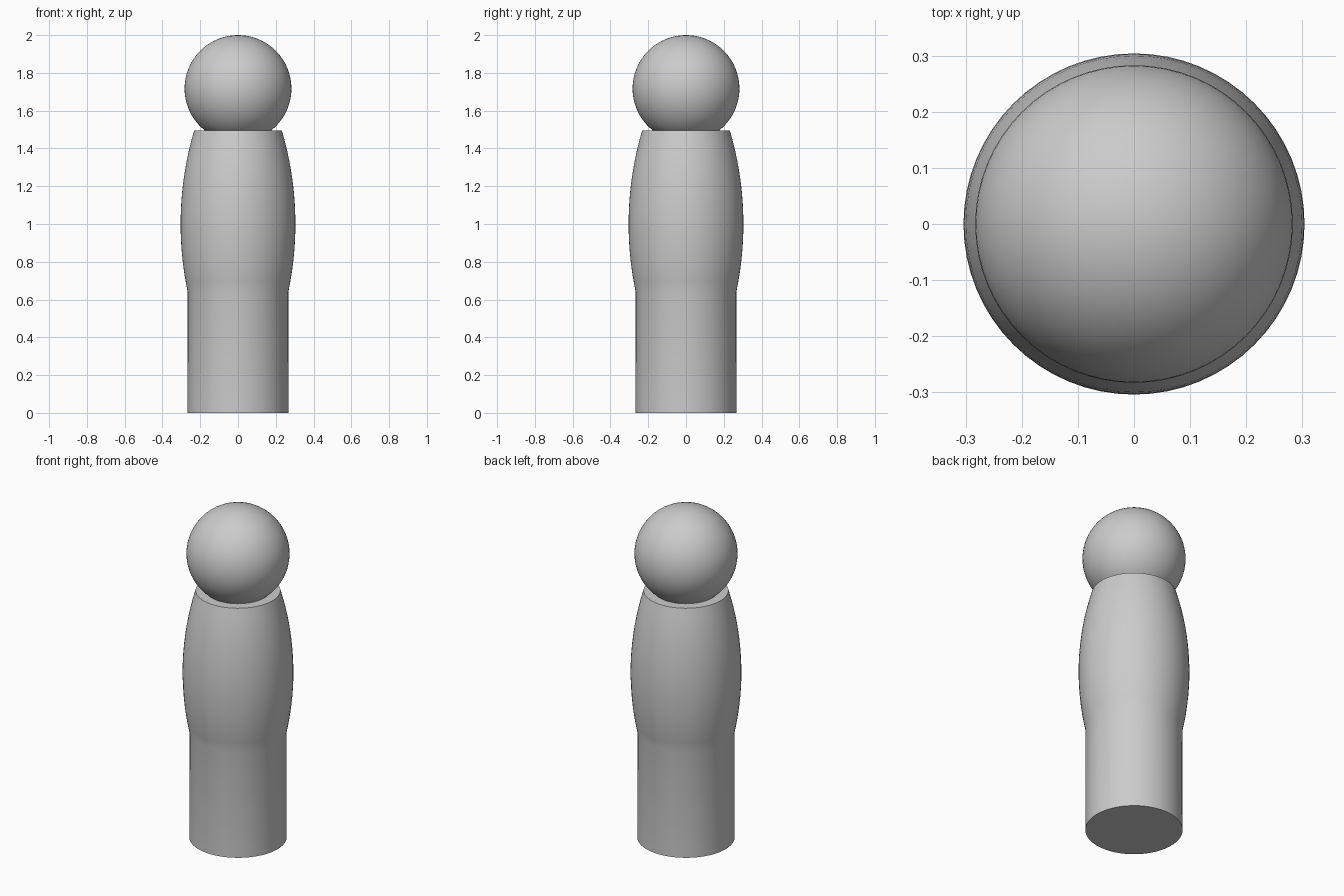
import bpy, bmesh, math

if "Cube" in bpy.data.objects:
    bpy.data.objects.remove(bpy.data.objects["Cube"])

SEG = 64

grey = bpy.data.materials.new("light_grey")
grey.diffuse_color = (0.6, 0.6, 0.6, 1.0)
grey.use_nodes = True
grey.node_tree.nodes["Principled BSDF"].inputs["Base Color"].default_value = grey.diffuse_color


def finish(name, bm):
    bmesh.ops.recalc_face_normals(bm, faces=bm.faces[:])
    mesh = bpy.data.meshes.new(name)
    bm.to_mesh(mesh)
    bm.free()
    mesh.materials.append(grey)
    obj = bpy.data.objects.new(name, mesh)
    bpy.context.collection.objects.link(obj)
    bpy.ops.object.select_all(action='DESELECT')
    obj.select_set(True)
    bpy.context.view_layer.objects.active = obj
    bpy.ops.object.shade_smooth_by_angle(angle=math.radians(35))
    return obj


# Body: straight lower cylinder, then a torso bulging along a circular arc
ARC, MAX_R, MID_Z, LOW_Z, TOP_Z = 1.74, 0.304, 1.0, 0.64, 1.494
STEPS = 16
profile = [(0.267, 0.0)]
for i in range(STEPS + 1):
    z = LOW_Z + (TOP_Z - LOW_Z) * i / STEPS
    profile.append((MAX_R - ARC + math.sqrt(ARC ** 2 - (z - MID_Z) ** 2), z))

bm = bmesh.new()
rings = [[bm.verts.new((r * math.cos(2 * math.pi * k / SEG),
                        r * math.sin(2 * math.pi * k / SEG), z))
          for k in range(SEG)] for r, z in profile]
for a, b in zip(rings, rings[1:]):
    for k in range(SEG):
        n = (k + 1) % SEG
        bm.faces.new((a[k], a[n], b[n], b[k]))
bm.faces.new(rings[0])
bm.faces.new(rings[-1])
finish("body", bm)

# Head: ball sunk slightly into the flat top of the body
bm = bmesh.new()
bmesh.ops.create_uvsphere(bm, u_segments=SEG, v_segments=32, radius=0.283)
bmesh.ops.translate(bm, verts=bm.verts[:], vec=(0, 0, 1.717))
finish("head", bm)
